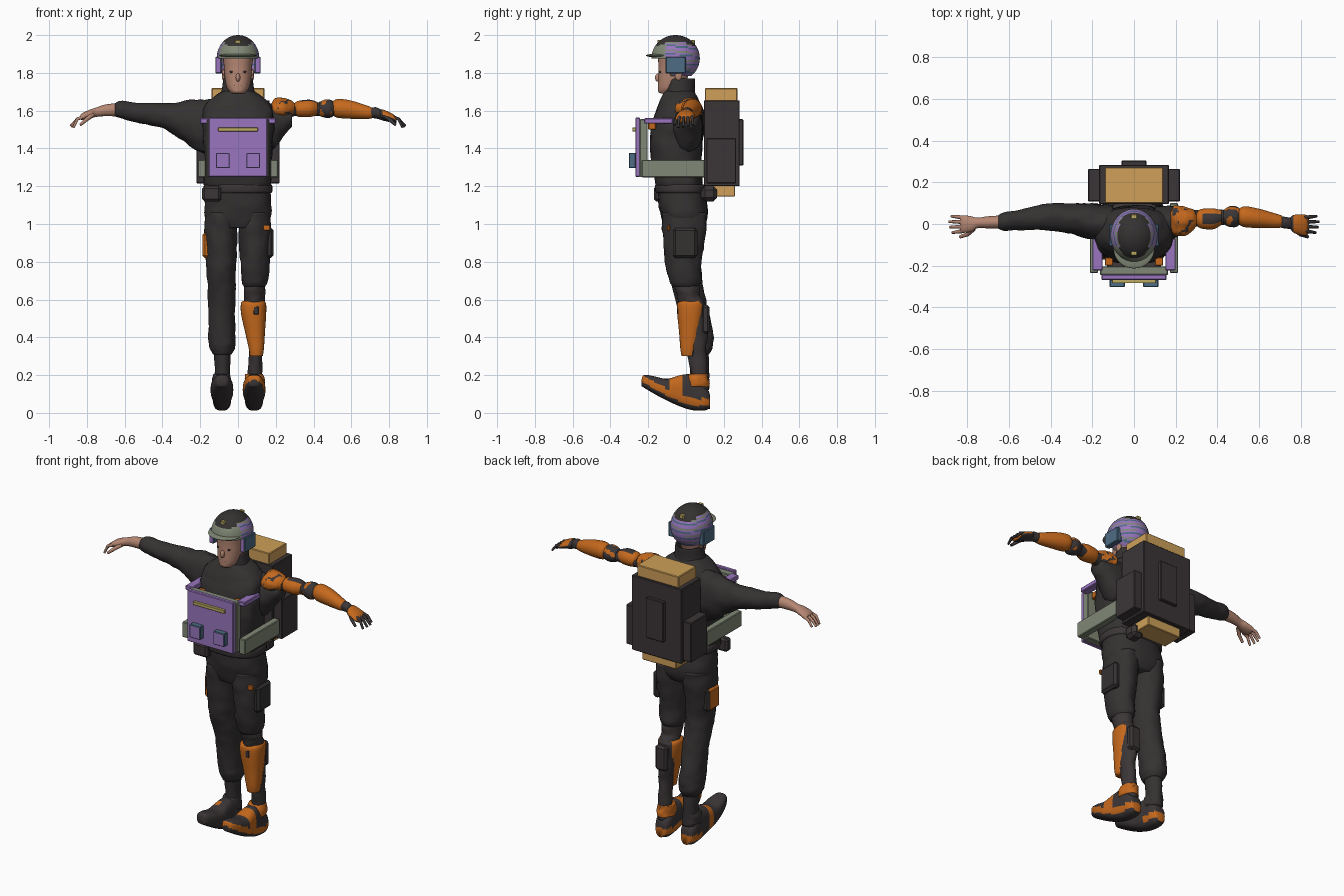
import bpy, bmesh, math
from mathutils import Vector, noise

cube = bpy.data.objects.get("Cube")
if cube:
    bpy.data.objects.remove(cube, do_unlink=True)


def material(name, *rgb):
    mat = bpy.data.materials.new(name)
    mat.use_nodes = True
    mat.diffuse_color = (*rgb, 1)
    for node in mat.node_tree.nodes:
        if node.type == "BSDF_PRINCIPLED":
            node.inputs["Base Color"].default_value = (*rgb, 1)
            node.inputs["Roughness"].default_value = 0.8
    return mat


cloth = material("charcoal cloth", .035, .031, .031)
shell = material("dark pack shell", .044, .036, .037)
orange = material("burnt orange", .56, .14, .012)
skin = material("skin", .46, .24, .17)
purple = material("purple", .32, .18, .52)
green = material("grey green", .22, .25, .18)
blue = material("slate blue", .075, .15, .23)
tan = material("tan", .62, .35, .1)
yellow = material("dull yellow", .52, .42, .13)


def finish(name, bm, mats, rule=None, smooth=True):
    """Turn a bmesh into an object; rule(centre, normal) picks a material index."""
    bmesh.ops.recalc_face_normals(bm, faces=bm.faces)
    for f in bm.faces:
        if rule:
            f.material_index = rule(f.calc_center_median(), f.normal)
    mesh = bpy.data.meshes.new(name)
    bm.to_mesh(mesh)
    bm.free()
    obj = bpy.data.objects.new(name, mesh)
    bpy.context.collection.objects.link(obj)
    for m in mats:
        mesh.materials.append(m)
    if smooth:
        for p in mesh.polygons:
            p.use_smooth = True
    return obj


def box(name, lo, hi, mats, rule=None, bevel=.004):
    bm = bmesh.new()
    bmesh.ops.create_cube(bm, size=1)
    for v in bm.verts:
        v.co = [(a + b) / 2 + c * abs(b - a) for a, b, c in zip(lo, hi, v.co)]
    if bevel:
        bmesh.ops.bevel(bm, geom=bm.edges[:], offset=bevel, segments=1, affect="EDGES")
    return finish(name, bm, mats, rule, smooth=False)


def ball(name, centre, radii, mats, rule=None, keep=None):
    bm = bmesh.new()
    bmesh.ops.create_uvsphere(bm, u_segments=40, v_segments=40, radius=1)
    for v in bm.verts:
        v.co = [c + r * k for c, r, k in zip(centre, radii, v.co)]
    if keep:
        cut = [f for f in bm.faces if not keep(f.calc_center_median())]
        bmesh.ops.delete(bm, geom=cut, context="FACES")
    return finish(name, bm, mats, rule)


PLACE = {"z": lambda t, a, b: (a, b, t),
         "x": lambda t, a, b: (t, a, b),
         "y": lambda t, a, b: (a, t, b)}


def loft(name, stations, mats, axis="z", power=2, rough=0, rule=None, caps=True, shift=None):
    """Smooth skin through (position, centre a, centre b, radius a, radius b) rings."""
    rows, steps, seg = [], 6, 36
    pts = [Vector(s) for s in stations]
    for i in range(len(pts) - 1):
        p0, p1, p2, p3 = pts[max(i - 1, 0)], pts[i], pts[i + 1], pts[min(i + 2, len(pts) - 1)]
        for k in range(steps):
            u = k / steps
            rows.append(p1 + ((p2 - p0) * u + (2 * p0 - 5 * p1 + 4 * p2 - p3) * u ** 2
                              + (3 * p1 - p0 - 3 * p2 + p3) * u ** 3) / 2)
    rows.append(pts[-1])
    bm = bmesh.new()
    rings = []
    for t, a, b, ra, rb in rows:
        ring = []
        for j in range(seg):
            ang = math.tau * j / seg
            c, s = math.cos(ang), math.sin(ang)
            ca = math.copysign(abs(c) ** (2 / power), c)
            sb = math.copysign(abs(s) ** (2 / power), s)
            p = Vector(PLACE[axis](t, a + ra * ca, b + rb * sb))
            fold = 1 + rough * (noise.noise(p * 15) + noise.noise(p * 34) / 2)
            p = Vector(PLACE[axis](t, a + ra * ca * fold, b + rb * sb * fold))
            if shift:
                p = shift(p)
            ring.append(bm.verts.new(p))
        rings.append(ring)
    for r, q in zip(rings, rings[1:]):
        for j in range(seg):
            bm.faces.new((r[j], r[j - 1], q[j - 1], q[j]))
    if caps:
        bm.faces.new(rings[0])
        bm.faces.new(rings[-1])
    return finish(name, bm, mats, rule)


def rod(name, points, radius, mat, tip=.6):
    data = bpy.data.curves.new(name, "CURVE")
    data.dimensions, data.bevel_depth, data.bevel_resolution = "3D", radius, 3
    data.use_fill_caps = True
    spline = data.splines.new("POLY")
    spline.points.add(len(points) - 1)
    for i, (sp, p) in enumerate(zip(spline.points, points)):
        sp.co = (*p, 1)
        sp.radius = 1 + (tip - 1) * i / (len(points) - 1)
    obj = bpy.data.objects.new(name, data)
    data.materials.append(mat)
    bpy.context.collection.objects.link(obj)


# Head and face
loft("head", [(1.6, 0, -.04, .055, .05), (1.68, 0, -.05, .052, .055), (1.695, 0, -.085, .042, .058),
              (1.72, 0, -.08, .058, .068), (1.77, 0, -.07, .069, .077), (1.83, 0, -.06, .074, .086),
              (1.9, 0, -.055, .078, .09), (1.95, 0, -.055, .05, .06)], [skin], power=2.2)
ball("nose", (0, -.148, 1.775), (.012, .016, .022), [skin])
box("mouth", (-.022, -.146, 1.732), (.022, -.137, 1.736), [cloth], bevel=0)
for s, side in ((-1, "right"), (1, "left")):
    ball(side + "_eye", (s * .03, -.136, 1.805), (.014, .006, .006), [cloth])
    ball(side + "_ear", (s * .076, -.04, 1.79), (.01, .02, .03), [skin])


# Helmet with striped sides, brim and ear pads
def helmet_colour(c, n):
    if c.z > 1.962 or (c.z > 1.94 and abs(c.x) < .07 and n.z > .55):
        return 0
    if c.y < -.11 and c.z > 1.86:
        return 1
    return (2, 2, 3, 2, 1)[int((c.z + c.y * .12) / .0085) % 5]


ball("helmet", (0, -.055, 1.877), (.113, .128, .123), [cloth, green, purple, blue], helmet_colour,
     lambda c: c.z > 1.875 or (c.y > -.085 and c.z > 1.785))
ball("brim", (0, -.12, 1.892), (.098, .093, .011), [green], keep=lambda c: c.y < -.08)
for y, z in ((-.14, 1.963), (.035, 1.962)):
    box("helmet_stud", (-.015, y - .012, z - .012), (.015, y + .012, z + .012), [yellow])
for s, side in ((-1, "right"), (1, "left")):
    box(side + "_ear_pad", (s * .088, -.108, 1.797), (s * .12, 0, 1.885), [blue, purple],
        lambda c, n: int(n.y < -.8))

# Jacket
loft("jacket", [(1.17, 0, -.03, .165, .12), (1.22, 0, -.04, .18, .125), (1.3, 0, -.05, .175, .13),
                (1.42, 0, -.052, .185, .14), (1.53, 0, -.048, .19, .133), (1.61, 0, -.038, .183, .115),
                (1.66, 0, -.035, .145, .1), (1.7, 0, -.035, .09, .08), (1.71, 0, -.035, .06, .06)],
     [cloth], power=2.5, rough=.05)
collar = loft("collar", [(1.64, 0, -.035, .11, .1), (1.7, 0, -.04, .088, .088), (1.77, 0, -.035, .078, .082)],
              [cloth], caps=False,
              shift=lambda p: Vector((p.x, p.y, p.z - max(0, -.07 - p.y) * 1.4 * (p.z > 1.66))))
collar.modifiers.new("thickness", "SOLIDIFY").thickness = .008
loft("right_sleeve", [(-.65, .01, 1.605, .034, .036), (-.62, .012, 1.605, .045, .046), (-.54, .02, 1.59, .05, .052),
                      (-.42, .033, 1.577, .062, .064), (-.32, .028, 1.553, .07, .093),
                      (-.22, .015, 1.525, .085, .135), (-.1, 0, 1.5, .09, .16)],
     [cloth], axis="x", rough=.09)
loft("left_sleeve_stub", [(.1, 0, 1.5, .085, .14), (.18, .01, 1.515, .078, .125), (.24, .015, 1.54, .062, .075),
                          (.285, .015, 1.56, .045, .045)], [cloth], axis="x", rough=.09)

# Bare right forearm
loft("right_forearm", [(-.62, .01, 1.605, .032, .036), (-.7, .008, 1.602, .029, .031),
                       (-.75, .005, 1.592, .025, .025), (-.78, 0, 1.583, .037, .024),
                       (-.82, 0, 1.57, .042, .019), (-.835, 0, 1.565, .036, .012)], [skin], axis="x")

# Mechanical left arm: dark core with orange shells
loft("arm_core", [(.2, .015, 1.6, .045, .045), (.3, .025, 1.605, .04, .034), (.45, .035, 1.61, .036, .034),
                  (.52, .035, 1.61, .032, .034), (.68, .015, 1.59, .026, .026), (.74, .005, 1.585, .029, .03),
                  (.8, 0, 1.56, .032, .02)], [shell], axis="x", rough=.22)
loft("shoulder_shell", [(.175, .015, 1.6, .045, .035), (.195, .015, 1.605, .07, .055), (.24, .015, 1.61, .068, .053),
                        (.28, .02, 1.612, .052, .043), (.3, .02, 1.612, .035, .03)], [orange, shell], axis="x", rough=.2,
     rule=lambda c, n: int(noise.noise(c * 32) > .28))
loft("upper_arm_shell", [(.3, .025, 1.61, .028, .03), (.32, .025, 1.61, .046, .042), (.38, .025, 1.612, .05, .046),
                         (.42, .03, 1.612, .034, .034)], [orange, shell], axis="x",
     rule=lambda c, n: int(abs(n.y) < .45 and c.x > .33 and n.z > 0))
loft("elbow_joint", [(.43, .035, 1.61, .035, .036), (.46, .036, 1.61, .052, .046), (.49, .036, 1.61, .05, .045),
                     (.51, .036, 1.61, .036, .036)], [shell, orange], axis="x", rough=.1,
     rule=lambda c, n: int(noise.noise(c * 26) > .25))
loft("forearm_shell", [(.5, .035, 1.612, .034, .036), (.53, .035, 1.612, .05, .05), (.6, .027, 1.605, .046, .048),
                       (.68, .015, 1.592, .035, .036), (.71, .012, 1.588, .028, .028)], [orange], axis="x")
loft("hand_shell", [(.75, .005, 1.582, .028, .022), (.77, 0, 1.578, .044, .027), (.82, -.005, 1.56, .05, .022),
                    (.84, -.005, 1.548, .04, .014)], [orange, shell], axis="x",
     rule=lambda c, n: int(n.z < -.1 or c.x < .765))

# Fingers and thumbs
for s, side, mat in ((-1, "right", skin), (1, "left", shell)):
    for i in range(4):
        y = .03 - i * .021
        reach = .89 - abs(i - 1.3) * .011
        rod(side + "_finger", [(s * .815, y, 1.568), (s * .85, y * 1.15, 1.556),
                               (s * reach, y * 1.25, 1.522 - i * .004)], .0105, mat)
    rod(side + "_thumb", [(s * .77, -.022, 1.578), (s * .8, -.05, 1.555), (s * .835, -.062, 1.525)], .013, mat)

# Trousers, belt and pouches
loft("hips", [(.98, 0, -.01, .13, .1), (1.03, 0, -.008, .172, .122), (1.1, 0, -.015, .178, .128),
              (1.2, 0, -.03, .168, .122)], [cloth], power=2.4, rough=.04)
loft("belt", [(1.165, 0, -.028, .176, .13), (1.175, 0, -.028, .182, .135), (1.2, 0, -.03, .182, .135),
              (1.21, 0, -.03, .176, .13)], [shell], power=2.4)
loft("right_trouser", [(.31, -.083, .06, .05, .06), (.35, -.084, .065, .068, .08), (.42, -.085, .058, .07, .085),
                       (.55, -.087, .035, .07, .08), (.68, -.088, .005, .075, .085), (.8, -.09, -.015, .08, .095),
                       (.95, -.09, -.01, .088, .112), (1.06, -.085, -.008, .085, .12)], [cloth], rough=.08)
loft("left_trouser", [(.67, .088, -.002, .058, .07), (.7, .088, -.005, .07, .085), (.8, .09, -.015, .078, .095),
                      (.95, .09, -.01, .088, .112), (1.06, .085, -.008, .085, .12)], [cloth], rough=.08)
box("belt_pouch_front", (-.19, -.17, 1.12), (-.09, -.12, 1.2), [shell], bevel=.012)
box("belt_pouch_back", (.06, .08, 1.12), (.14, .165, 1.2), [shell], bevel=.02)
box("right_thigh_pouch", (-.188, -.06, .82), (-.145, .05, .955), [orange, cloth],
    lambda c, n: int(n.y > .5 or abs(n.z) > .8), bevel=.012)
box("left_thigh_pouch", (.145, -.07, .82), (.188, .06, .98), [cloth], bevel=.014)
box("thigh_tag", (.13, -.1, .965), (.17, -.085, .995), [orange])

# Lower legs
loft("right_ankle", [(.13, -.083, .07, .046, .055), (.22, -.082, .072, .042, .052), (.36, -.083, .06, .045, .055)],
     [cloth], rough=.1)
loft("mechanical_leg_core", [(.12, .088, .072, .04, .05), (.2, .09, .072, .038, .045), (.32, .094, .058, .036, .05),
                             (.45, .088, .05, .046, .062), (.58, .084, .03, .056, .066), (.62, .086, .014, .058, .058),
                             (.66, .088, .008, .056, .066), (.71, .088, 0, .05, .06)], [shell], rough=.14)
loft("shin_guard", [(.3, .097, .012, .034, .035), (.34, .097, .012, .04, .042), (.43, .09, .02, .053, .057),
                    (.52, .083, .024, .066, .07), (.575, .082, .026, .067, .073), (.592, .082, .028, .058, .06)],
     [orange, shell], power=2.3,
     rule=lambda c, n: int(c.y > .03 and n.y > .4 and abs(c.x - .085) < .045))
box("shin_inset", (.08, -.048, .52), (.11, -.04, .565), [shell])
box("calf_block", (.05, .08, .42), (.125, .125, .57), [shell], bevel=.012)


# Shoes, toes raised
def sole(y):
    return .012 + max(0, .05 - y) ** 1.4 * .75


def shoe_colour(side):
    def rule(c, n):
        h = c.z - sole(c.y)
        if h < .026:
            return 1
        if side > 0:
            return 0 if h < .062 or -.09 < c.y < -.02 else 1
        return 0 if (h < .065 and c.y > .03) or (-.07 < c.y < -.03 and c.x < -.085) else 1
    return rule


for s, side in ((-1, "right"), (1, "left")):
    profile = [(-.235, .018, .018), (-.222, .036, .034), (-.17, .054, .046), (-.1, .06, .058),
               (-.03, .054, .083), (.03, .05, .093), (.09, .048, .07), (.12, .036, .048), (.128, .022, .03)]
    loft(side + "_shoe", [(y, s * .085, sole(y) + h + .008 * (y > .1), w, h) for y, w, h in profile],
         [orange, shell], axis="y", power=2.8, rule=shoe_colour(s))
    loft(side + "_shoe_cuff", [(.14, s * .086, .062, .05, .062), (.18, s * .086, .06, .05, .06),
                               (.205, s * .086, .065, .046, .055)], [orange if s > 0 else shell], rough=.15)

# Chest unit
box("chest_frame", (-.163, -.245, 1.25), (.163, -.203, 1.555), [green])
box("chest_panel", (-.156, -.268, 1.25), (.156, -.243, 1.563), [purple])
box("chest_strip", (-.105, -.284, 1.49), (.105, -.266, 1.51), [yellow], bevel=.002)
for s, side in ((-1, "right"), (1, "left")):
    box(side + "_chest_button", (s * .044, -.303, 1.296), (s * .117, -.266, 1.376), [blue, purple],
        lambda c, n: int(n.y < -.8))
    box(side + "_upper_rail", (s * .15, -.222, 1.532), (s * .2, -.07, 1.56), [purple])
    box(side + "_lower_rail", (s * .172, -.235, 1.247), (s * .212, .1, 1.34), [green])
    box(side + "_chest_clip", (s * .1, -.2, 1.5), (s * .14, -.16, 1.54), [orange])

# Backpack
box("pack_body", (-.168, .095, 1.2), (.168, .284, 1.655), [shell])
box("pack_back_panel", (-.06, .28, 1.31), (.06, .304, 1.555), [shell])
box("pack_top", (-.14, .1, 1.64), (.14, .272, 1.72), [tan])
box("pack_bottom", (-.115, .13, 1.145), (.115, .26, 1.21), [tan])
for s, side in ((-1, "right"), (1, "left")):
    box(side + "_pack_pocket", (s * .16, .108, 1.215), (s * .22, .265, 1.455), [shell])
